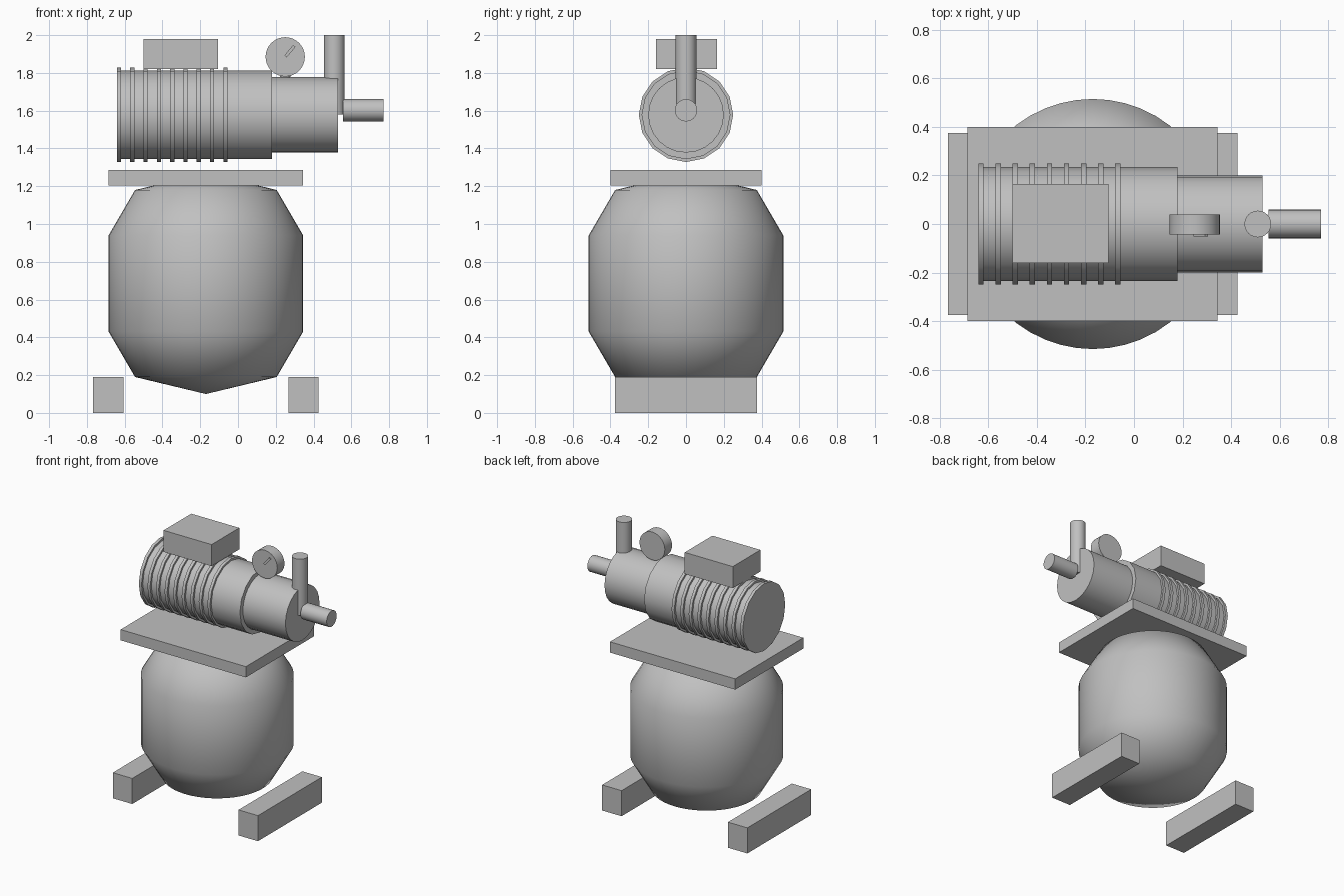
import bpy, bmesh, math
from mathutils import Matrix, Vector

if "Cube" in bpy.data.objects:
    bpy.data.objects.remove(bpy.data.objects["Cube"])

grey = bpy.data.materials.new("machine_grey")
grey.diffuse_color = (0.53, 0.53, 0.53, 1)
grey.use_nodes = True
grey.node_tree.nodes["Principled BSDF"].inputs["Base Color"].default_value = grey.diffuse_color


def finish(name, bm, angle=None):
    bmesh.ops.recalc_face_normals(bm, faces=bm.faces)
    me = bpy.data.meshes.new(name)
    bm.to_mesh(me)
    bm.free()
    me.materials.append(grey)
    if angle:
        me.shade_smooth()
        me.set_sharp_from_angle(angle=math.radians(angle))
    ob = bpy.data.objects.new(name, me)
    bpy.context.collection.objects.link(ob)
    return ob


def box(name, lo, hi):
    lo, hi = Vector(lo), Vector(hi)
    bm = bmesh.new()
    bmesh.ops.create_cube(bm, size=1, matrix=Matrix.Translation((lo + hi) / 2)
                          @ Matrix.Diagonal((*(hi - lo), 1)))
    return finish(name, bm)


def cylinder(name, start, end, r, sides):
    a, b = Vector(start), Vector(end)
    rot = (b - a).to_track_quat('Z', 'Y').to_matrix().to_4x4()
    bm = bmesh.new()
    bmesh.ops.create_cone(bm, cap_ends=True, segments=sides, radius1=r, radius2=r,
                          depth=(b - a).length,
                          matrix=Matrix.Translation((a + b) / 2) @ rot)
    return finish(name, bm, 35)


# Tank: profile spun round its upright axis
TX = -0.17
profile = [(0, 0.10), (0.375, 0.19), (0.515, 0.43), (0.515, 0.94), (0.375, 1.18), (0, 1.27)]
bm = bmesh.new()
pts = [bm.verts.new((TX + r, 0, z)) for r, z in profile]
edges = [bm.edges.new(p) for p in zip(pts, pts[1:])]
bmesh.ops.spin(bm, geom=pts + edges, cent=(TX, 0, 0), axis=(0, 0, 1),
               angle=math.tau, steps=48, use_duplicate=False)
bmesh.ops.remove_doubles(bm, verts=bm.verts, dist=1e-4)
finish("tank", bm, 80)

# Feet and mounting plate
for side, s in (("left", -1), ("right", 1)):
    cx = TX + s * 0.517
    box(side + "_foot", (cx - 0.08, -0.375, 0), (cx + 0.08, 0.375, 0.19))
box("mounting_plate", (-0.685, -0.4, 1.205), (0.345, 0.4, 1.285))

# Motor with cooling fins, pump head and terminal box
MZ = 1.578
cylinder("motor_body", (-0.64, 0, MZ), (0.18, 0, MZ), 0.235, 16)
for i in range(9):
    x = -0.641 + 0.0704 * i
    cylinder(f"cooling_fin_{i + 1}", (x, 0, MZ), (x + 0.022, 0, MZ), 0.25, 16)
cylinder("pump_head", (0.17, 0, MZ), (0.53, 0, MZ), 0.2, 24)
box("terminal_box", (-0.50, -0.16, 1.82), (-0.105, 0.165, 1.98))

# Pressure gauge with stem and needle
cylinder("gauge_stem", (0.25, 0, 1.74), (0.25, 0, 1.80), 0.027, 16)
cylinder("gauge_dial", (0.25, 0.04, 1.885), (0.25, -0.044, 1.885), 0.104, 32)
needle = box("gauge_needle", (-0.036, -0.004, -0.008), (0.036, 0.004, 0.008))
needle.location = (0.275, -0.048, 1.915)
needle.rotation_euler = (0, -math.radians(50), 0)

# Pipes
cylinder("outlet_pipe", (0.51, 0, 1.58), (0.51, 0, 2.0), 0.055, 24)
cylinder("inlet_pipe", (0.555, 0, 1.602), (0.77, 0, 1.602), 0.059, 24)
